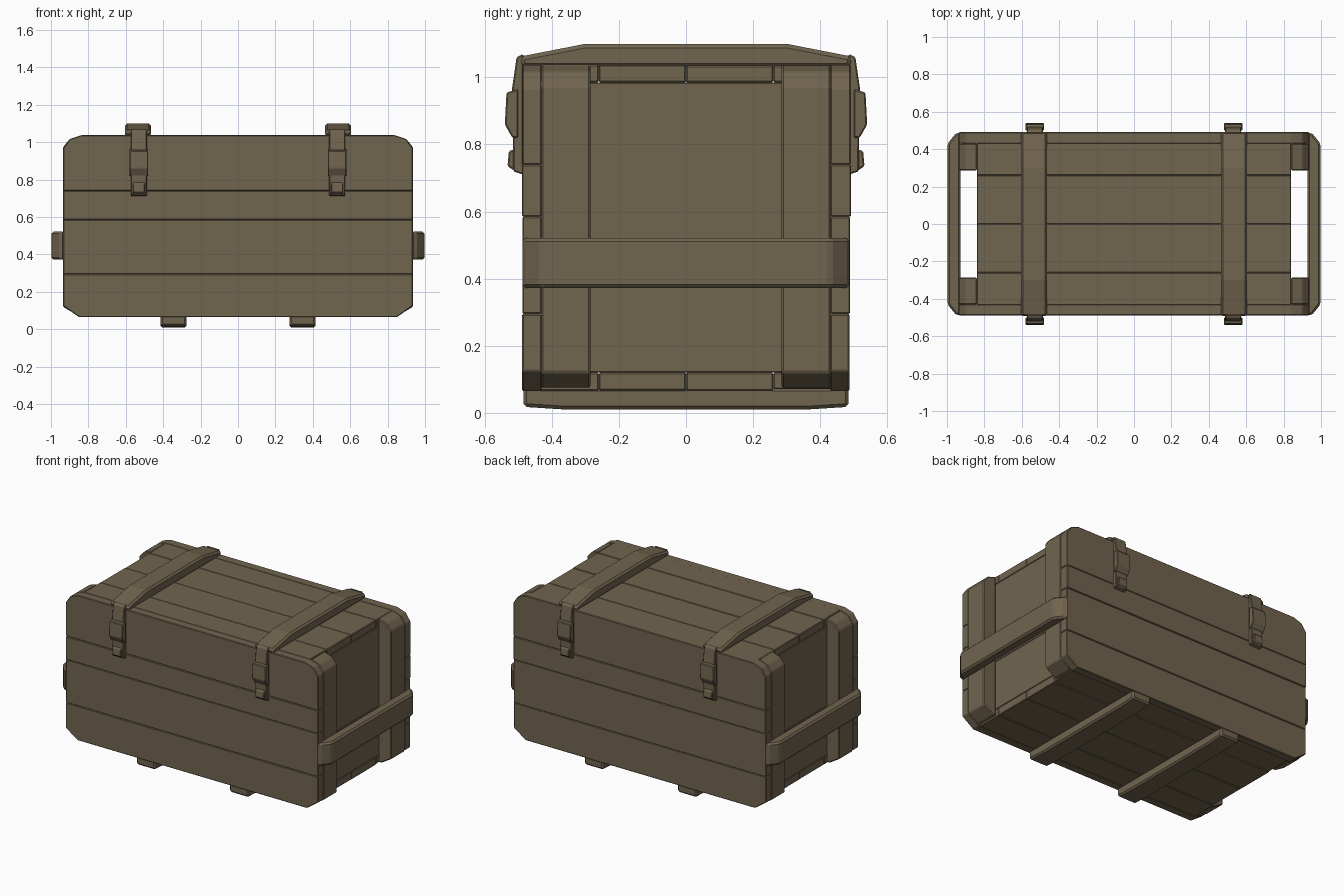
import bpy, bmesh, random
from mathutils import Vector

random.seed(4)
cube = bpy.data.objects.get("Cube")
if cube:
    bpy.data.objects.remove(cube)

wood = bpy.data.materials.new("weathered brown wood")
wood.use_nodes = True
colour = (0.165, 0.128, 0.078, 1)
wood.diffuse_color = colour
bsdf = wood.node_tree.nodes["Principled BSDF"]
bsdf.inputs["Base Color"].default_value = colour
bsdf.inputs["Roughness"].default_value = 0.9


def prism(name, outline, axis, lo, hi, bevel=0.006):
    """Extrude an outline given in the two remaining axes along one axis."""
    bm = bmesh.new()
    rings = []
    for depth in (lo, hi):
        ring = []
        for a, b in outline:
            co = [a, b]
            co.insert(axis, depth)
            ring.append(bm.verts.new(Vector(co)))
        rings.append(ring)
    bm.faces.new(rings[0])
    bm.faces.new(rings[1])
    for i in range(len(outline)):
        j = (i + 1) % len(outline)
        bm.faces.new((rings[0][i], rings[0][j], rings[1][j], rings[1][i]))
    bmesh.ops.recalc_face_normals(bm, faces=bm.faces[:])
    mesh = bpy.data.meshes.new(name)
    bm.to_mesh(mesh)
    bm.free()
    mesh.materials.append(wood)
    obj = bpy.data.objects.new(name, mesh)
    bpy.context.collection.objects.link(obj)
    if bevel:
        mod = obj.modifiers.new("worn edges", "BEVEL")
        mod.width = bevel
        mod.segments = 1
    return obj


def box(name, x, y, z, bevel=0.006):
    rect = [(x[0], y[0]), (x[1], y[0]), (x[1], y[1]), (x[0], y[1])]
    return prism(name, rect, 2, z[0], z[1], bevel)


def span(s, a, b):
    """Mirror an interval to the side given by the sign s."""
    return sorted((s * a, s * b))


def wear():
    return random.uniform(-0.003, 0.003)


# Long side walls: stacked planks, chamfered at the four outer corners
seams = [0.065, 0.295, 0.585, 0.74, 1.037]
for s, side in ((-1, "front"), (1, "back")):
    for i, (z0, z1) in enumerate(zip(seams, seams[1:])):
        bottom, top = i == 0, i == 3
        right = [(0.85 if bottom else 0.935, z0)]
        if bottom:
            right.append((0.935, z0 + 0.06))
        if top:
            right.append((0.935, z1 - 0.07))
            right.append((0.90, z1 - 0.02))
        right.append((0.84 if top else 0.935, z1))
        outline = right + [(-x, z) for x, z in reversed(right)]
        y0, y1 = span(s, 0.43, 0.49 + wear())
        prism(f"{side}_plank_{i + 1}", outline, 1, y0, y1, 0.004)

# Lid and floor planks between the long walls
rows = [-0.435, -0.26, 0.0, 0.26, 0.435]
for i, (y0, y1) in enumerate(zip(rows, rows[1:])):
    box(f"lid_plank_{i + 1}", (-0.84, 0.84), (y0, y1), (0.985, 1.037 + wear()), 0.004)
    box(f"floor_plank_{i + 1}", (-0.84, 0.84), (y0, y1), (0.068 + wear(), 0.12), 0.004)

for s, side in ((-1, "right"), (1, "left")):
    # Recessed end panel of two boards
    for i, (z0, z1) in enumerate(((0.12, 0.45), (0.45, 0.985))):
        x0, x1 = span(s, 0.79, 0.84)
        box(f"{side}_end_panel_{i + 1}", (x0, x1), (-0.43, 0.43), (z0, z1), 0.003)

    # Corner posts with sloped tops and feet
    post = [(0.84, 0.075), (0.86, 0.075), (0.935, 0.12),
            (0.935, 0.975), (0.90, 1.017), (0.84, 1.037)]
    for t, end in ((-1, "front"), (1, "back")):
        y0, y1 = span(t, 0.285, 0.432)
        # outline is in x, z
        prism(f"{side}_{end}_corner_post", [(s * x, z) for x, z in post], 1, y0, y1)

    # Carrying bar across the end, clipped at its corners
    bar = [(0.928, -0.488), (0.95, -0.488), (0.997, -0.43),
           (0.997, 0.43), (0.95, 0.488), (0.928, 0.488)]
    prism(f"{side}_carrying_bar", [(s * x, y) for x, y in bar], 2, 0.372, 0.522, 0.012)

    # Lid batten, highest over its middle
    half = [(0.49, 1.03), (0.495, 1.062), (0.30, 1.1)]
    batten = half + [(-y, z) for y, z in reversed(half)]
    prism(f"{side}_lid_batten", batten, 0, *span(s, 0.465, 0.605), bevel=0.012)

    # Bottom runner
    runner = [(-0.485, 0.075), (-0.485, 0.018), (-0.36, 0.01),
              (0.36, 0.01), (0.485, 0.018), (0.485, 0.075)]
    prism(f"{side}_bottom_runner", runner, 0, *span(s, 0.275, 0.415), bevel=0.01)

    # Latches hanging over the long walls
    strap = [(0.485, 1.07), (0.505, 1.06), (0.518, 0.97), (0.515, 0.72), (0.485, 0.71)]
    clasp = [(0.50, 0.965), (0.535, 0.955), (0.54, 0.86), (0.518, 0.82), (0.50, 0.82)]
    hook = [(0.50, 0.79), (0.528, 0.78), (0.532, 0.735), (0.50, 0.715)]
    for t, end in ((-1, "front"), (1, "back")):
        for part, shape, width in (("strap", strap, 0.043), ("clasp", clasp, 0.05),
                                   ("hook", hook, 0.032)):
            prism(f"{side}_{end}_latch_{part}", [(t * y, z) for y, z in shape],
                  0, *span(s, 0.53 - width, 0.53 + width), bevel=0.004)
